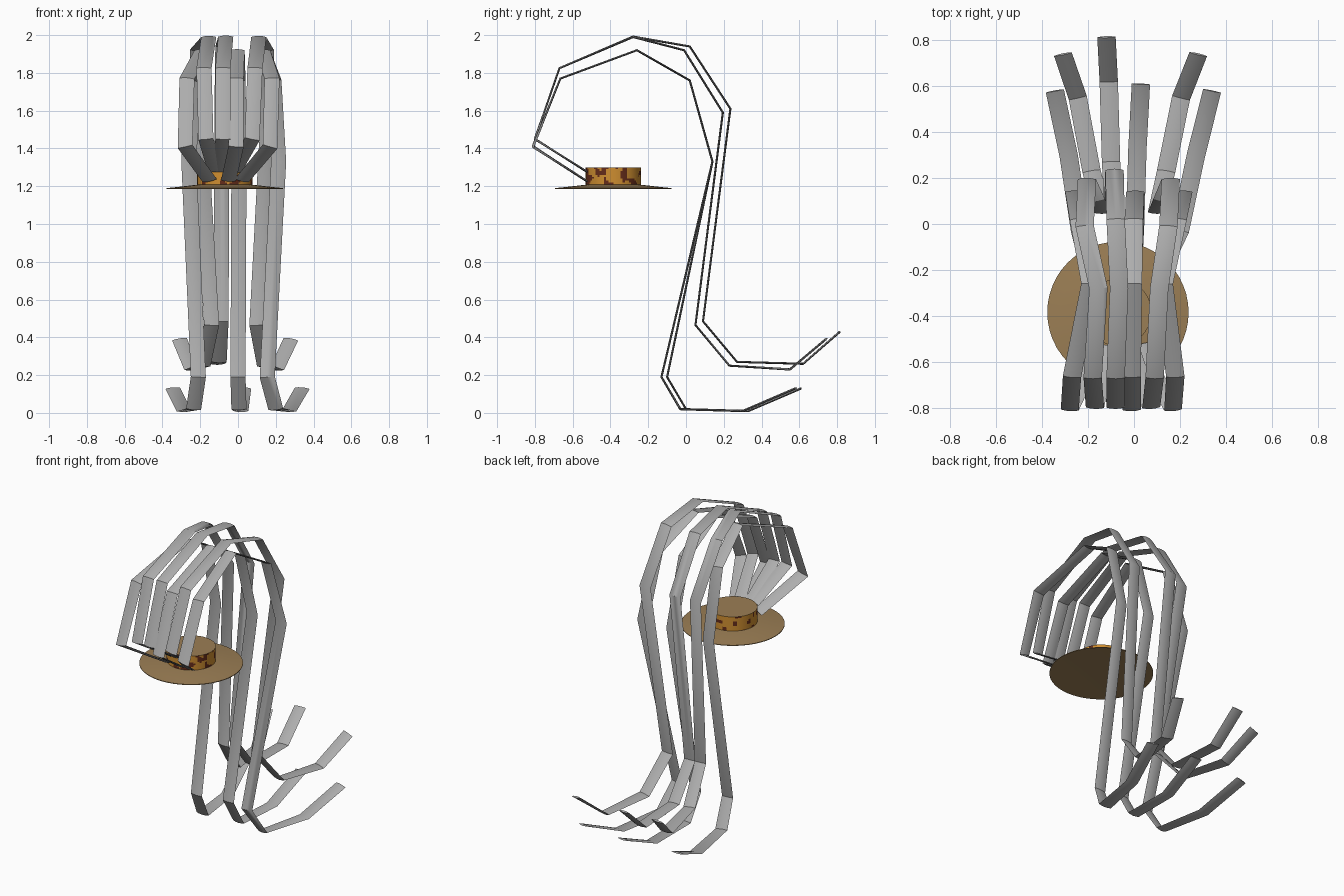
import bpy, bmesh, math
from mathutils import Vector, noise

if "Cube" in bpy.data.objects:
    bpy.data.objects.remove(bpy.data.objects["Cube"])


def material(name, rgb):
    m = bpy.data.materials.new(name)
    m.diffuse_color = (*rgb, 1)
    m.use_nodes = True
    m.node_tree.nodes["Principled BSDF"].inputs["Base Color"].default_value = m.diffuse_color
    return m


grey = material("grey", (0.42, 0.42, 0.42))
tan = material("tan", (0.33, 0.21, 0.09))
orange = material("orange", (0.62, 0.27, 0.03))
maroon = material("dark_maroon", (0.13, 0.025, 0.01))


def finish(bm, name, mats, angle):
    bmesh.ops.recalc_face_normals(bm, faces=bm.faces)
    me = bpy.data.meshes.new(name)
    bm.to_mesh(me)
    bm.free()
    for m in mats:
        me.materials.append(m)
    ob = bpy.data.objects.new(name, me)
    bpy.context.collection.objects.link(ob)
    bpy.ops.object.select_all(action='DESELECT')
    ob.select_set(True)
    bpy.context.view_layer.objects.active = ob
    bpy.ops.object.shade_smooth_by_angle(angle=math.radians(angle))
    return ob


# Ribbons: a thin lens section swept along a kinked path, wide side along x
def ribbon(name, path, half_w=0.04, half_t=0.006):
    pts = [Vector(p) for p in path]
    bm = bmesh.new()
    rings = []
    for i, p in enumerate(pts):
        d1 = (p - pts[i - 1]).normalized() if i else None
        d2 = (pts[i + 1] - p).normalized() if i < len(pts) - 1 else None
        t = ((d1 or d2) + (d2 or d1)).normalized()
        w = Vector((1, 0, 0))
        w = (w - t * w.dot(t)).normalized()
        n = t.cross(w)
        section = [(-1, 0), (-.55, .7), (0, 1), (.55, .7),
                   (1, 0), (.55, -.7), (0, -1), (-.55, -.7)]
        rings.append([bm.verts.new(p + w * half_w * a + n * half_t * b) for a, b in section])
    for r, s in zip(rings, rings[1:]):
        for k in range(8):
            bm.faces.new((r[k], r[(k + 1) % 8], s[(k + 1) % 8], s[k]))
    bm.faces.new(rings[0])
    bm.faces.new(rings[-1])
    finish(bm, name, [grey], 40)


# Side profiles (y, z) from hat to tip, shared by each group of three
low = [(-.53, 1.23), (-.81, 1.41), (-.665, 1.77), (-.26, 1.92), (.02, 1.76),
       (.14, 1.33), (-.13, .19), (-.03, .02), (.30, .01), (.58, .13)]
high = [(-.53, 1.28), (-.80, 1.45), (-.67, 1.825), (-.28, 1.99), (-.01, 1.92),
        (.195, 1.59), (.05, .465), (.23, .25), (.55, .23), (.74, .39)]
high_mid = [(-.53, 1.28), (-.80, 1.45), (-.67, 1.825), (-.28, 1.992), (.02, 1.94),
            (.235, 1.61), (.09, .485), (.27, .27), (.62, .26), (.815, .43)]
low_mid = [(y + .03 * (i > 5), z) for i, (y, z) in enumerate(low)]
ribbons = {
    "low_ribbon_left": (low, [-.15, -.28, -.27, -.19, -.24, -.26, -.21, -.235, -.285, -.345]),
    "low_ribbon_middle": (low_mid, [-.05, -.01, -.01, -.005, 0, .005, 0, .005, .015, .03]),
    "low_ribbon_right": (low, [.02, .17, .18, .13, .19, .215, .155, .20, .27, .34]),
    "high_ribbon_left": (high, [-.12, -.17, -.18, -.155, -.215, -.205, -.14, -.185, -.245, -.31]),
    "high_ribbon_middle": (high_mid, [-.09, -.08, -.08, -.065, -.08, -.085, -.09, -.10, -.11, -.12]),
    "high_ribbon_right": (high, [-.02, .075, .09, .11, .15, .16, .10, .14, .205, .28]),
}
for name, (prof, xs) in ribbons.items():
    ribbon(name, [(x, y, z) for x, (y, z) in zip(xs, prof)])

CX, CY = -.07, -.385


def lathe(bm, profile, n):
    rings = []
    for r, z in profile:
        if r == 0:
            rings.append([bm.verts.new((CX, CY, z))] * n)
        else:
            rings.append([bm.verts.new((CX + r * math.cos(2 * math.pi * k / n),
                                        CY + r * math.sin(2 * math.pi * k / n), z))
                          for k in range(n)])
    for a, b in zip(rings, rings[1:]):
        for k in range(n):
            j = (k + 1) % n
            bm.faces.new(list(dict.fromkeys((a[k], a[j], b[j], b[k]))))


# Hat brim, closed underneath
bm = bmesh.new()
lathe(bm, [(0, 1.195), (.308, 1.186), (.308, 1.190), (.25, 1.196), (.145, 1.208), (0, 1.208)], 48)
finish(bm, "hat_brim", [tan], 30)

# Hat crown: tan top, blotched orange band
bm = bmesh.new()
rows = 10
lathe(bm, [(.146, 1.20 + .10 * i / rows) for i in range(rows + 1)] + [(0, 1.30)], 72)
bm.faces.ensure_lookup_table()
for f in bm.faces:
    c = f.calc_center_median()
    if c.z > 1.2999:
        f.material_index = 0
    else:
        f.material_index = 2 if noise.noise(c * 24) > .2 else 1
finish(bm, "hat_crown", [tan, orange, maroon], 30)
